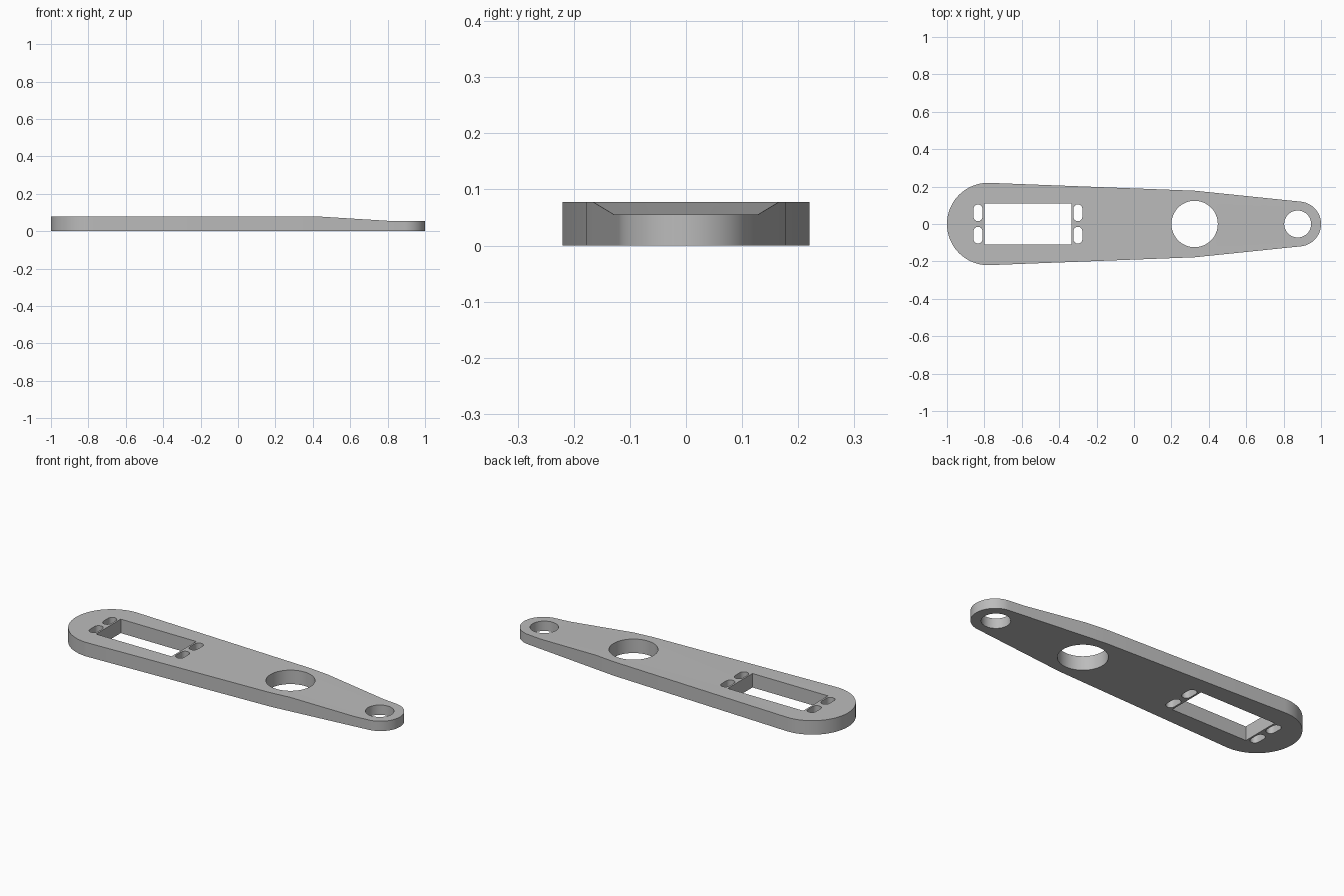
import bpy, bmesh
from math import sin, cos, pi, radians
from mathutils import Vector

cube = bpy.data.objects.get("Cube")
if cube:
    bpy.data.objects.remove(cube)

grey = bpy.data.materials.new("plain_grey")
grey.use_nodes = True
colour = (0.5, 0.5, 0.5, 1)
grey.diffuse_color = colour
grey.node_tree.nodes["Principled BSDF"].inputs["Base Color"].default_value = colour

THICK, TIP_THICK = 0.078, 0.055
RAMP_START, RAMP_END = 0.44, 0.81


def arc(x, y, r, start, end, n):
    angles = [radians(start + (end - start) * i / n) for i in range(n + 1)]
    return [(x + r * cos(a), y + r * sin(a)) for a in angles]


def prism(name, outline, z0, z1):
    """Extrude a closed outline upwards from z0 to z1."""
    bm = bmesh.new()
    face = bm.faces.new([bm.verts.new((x, y, z0)) for x, y in outline])
    top = bmesh.ops.extrude_face_region(bm, geom=[face])["geom"]
    verts = [v for v in top if isinstance(v, bmesh.types.BMVert)]
    bmesh.ops.translate(bm, verts=verts, vec=(0, 0, z1 - z0))
    bmesh.ops.recalc_face_normals(bm, faces=bm.faces)
    mesh = bpy.data.meshes.new(name)
    bm.to_mesh(mesh)
    bm.free()
    obj = bpy.data.objects.new(name, mesh)
    bpy.context.collection.objects.link(obj)
    mesh.materials.append(grey)
    return obj


# Arm blank: wide rounded end, two straight tapers, narrow rounded end
outline = arc(-0.78, 0, 0.22, 88, 272, 40)
outline += [(0.324, -0.178)]
outline += arc(0.88, 0, 0.12, -84, 84, 36)
outline += [(0.324, 0.178)]
arm = prism("arm_plate", outline, 0, THICK)

# Ramp the top down to the thinner tip
bm = bmesh.new()
bm.from_mesh(arm.data)
for x in (RAMP_START, RAMP_END):
    bmesh.ops.bisect_plane(bm, geom=bm.verts[:] + bm.edges[:] + bm.faces[:],
                           plane_co=(x, 0, 0), plane_no=(1, 0, 0))
for v in bm.verts:
    if v.co.z > THICK / 2:
        t = (v.co.x - RAMP_START) / (RAMP_END - RAMP_START)
        v.co.z = THICK + (TIP_THICK - THICK) * min(1, max(0, t))
bm.to_mesh(arm.data)
bm.free()

# Openings: pivot hole, tip hole, rectangular window and four slots
openings = [
    ("pivot_hole", arc(0.324, 0, 0.124, 0, 354, 59)),
    ("tip_hole", arc(0.875, 0, 0.072, 0, 352.5, 47)),
    ("window", [(-0.8, -0.109), (-0.334, -0.109), (-0.334, 0.109), (-0.8, 0.109)]),
]
R = 0.024
for x in (-0.834, -0.3):
    for side in (-1, 1):
        y = side * 0.06
        slot = arc(x, y + 0.021, R, 0, 180, 12) + arc(x, y - 0.021, R, 180, 360, 12)
        openings.append(("screw_slot", slot))

for name, shape in openings:
    cutter = prism(name + "_cutter", shape, -0.1, 0.2)
    cutter.hide_render = True
    cut = arm.modifiers.new(name, "BOOLEAN")
    cut.operation, cut.solver, cut.object = "DIFFERENCE", "EXACT", cutter

# Bake the cuts and discard the cutters
bpy.context.view_layer.update()
baked = bpy.data.meshes.new_from_object(arm.evaluated_get(bpy.context.evaluated_depsgraph_get()))
cutters = [m.object for m in arm.modifiers]
arm.modifiers.clear()
arm.data = baked
for cutter in cutters:
    bpy.data.objects.remove(cutter)

bpy.ops.object.select_all(action="DESELECT")
arm.select_set(True)
bpy.context.view_layer.objects.active = arm
bpy.ops.object.shade_smooth_by_angle(angle=radians(20))
for v in [arm.data]:
    v.update()
